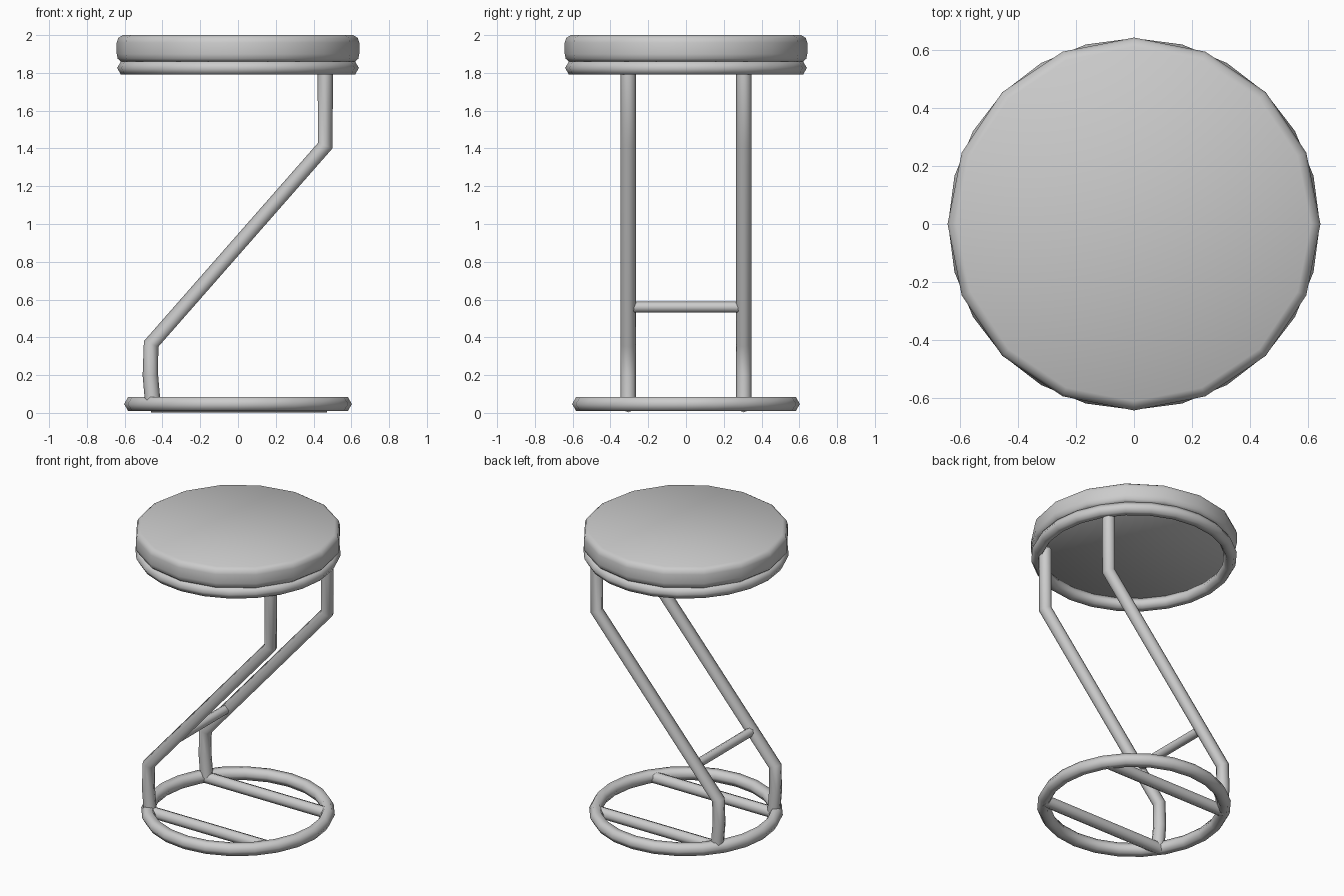
import bpy, math

cube = bpy.data.objects.get("Cube")
if cube:
    bpy.data.objects.remove(cube)

grey = bpy.data.materials.new("plain_grey")
grey.use_nodes = True
grey.diffuse_color = (0.6, 0.6, 0.6, 1)
grey.node_tree.nodes["Principled BSDF"].inputs["Base Color"].default_value = (0.6, 0.6, 0.6, 1)


def lathe(name, profile, sides, closed, smooth_angle):
    """Spin a (radius, z) profile around z; open profiles get flat caps."""
    n = len(profile)
    verts, faces = [], []
    for i in range(sides):
        a = 2 * math.pi * i / sides
        verts += [(r * math.cos(a), r * math.sin(a), z) for r, z in profile]
        j = (i + 1) % sides
        for k in range(n if closed else n - 1):
            m = (k + 1) % n
            faces.append((i * n + k, j * n + k, j * n + m, i * n + m))
    if not closed:
        faces.append([i * n for i in reversed(range(sides))])
        faces.append([i * n + n - 1 for i in range(sides)])
    mesh = bpy.data.meshes.new(name)
    mesh.from_pydata(verts, [], faces)
    mesh.materials.append(grey)
    obj = bpy.data.objects.new(name, mesh)
    bpy.context.collection.objects.link(obj)
    bpy.ops.object.select_all(action='DESELECT')
    obj.select_set(True)
    bpy.context.view_layer.objects.active = obj
    bpy.ops.object.shade_smooth_by_angle(angle=math.radians(smooth_angle))
    return obj


def ring(name, outer, z, minor):
    """Ring of hexagonal section with a point facing outward."""
    section = [(outer - minor + minor * math.cos(k * math.pi / 3),
                z + minor * math.sin(k * math.pi / 3)) for k in range(6)]
    return lathe(name, section, 24, True, 75)


def tube(name, points, radius):
    """Capped round tube along a straight-segment path."""
    curve = bpy.data.curves.new(name, 'CURVE')
    curve.dimensions = '3D'
    curve.bevel_depth = radius
    curve.bevel_resolution = 2
    curve.use_fill_caps = True
    spline = curve.splines.new('POLY')
    spline.points.add(len(points) - 1)
    for p, co in zip(spline.points, points):
        p.co = (*co, 1)
    spline.use_smooth = True
    curve.materials.append(grey)
    obj = bpy.data.objects.new(name, curve)
    bpy.context.collection.objects.link(obj)
    return obj


# Padded seat with a rounded rim
lathe("seat_cushion", [(0.62, 1.86), (0.637, 1.875), (0.642, 1.9), (0.642, 1.96),
                       (0.634, 1.985), (0.61, 2.0)], 16, False, 50)

# Rings under the seat and on the floor
ring("seat_ring", 0.64, 1.826, 0.041)
ring("base_ring", 0.603, 0.047, 0.043)

# Slanted legs and the floor runners they stand on
for side, y in (("front", -0.306), ("back", 0.306)):
    tube(side + "_leg", [(0.462, y, 1.84), (0.462, y, 1.415), (-0.46, y, 0.365),
                         (-0.464, y, 0.2), (-0.45, y, 0.04)], 0.041)
    tube(side + "_runner", [(-0.46, y, 0.041), (0.47, y, 0.041)], 0.038)

# Footrest between the legs
tube("footrest", [(-0.29, -0.29, 0.56), (-0.29, 0.29, 0.56)], 0.029)
